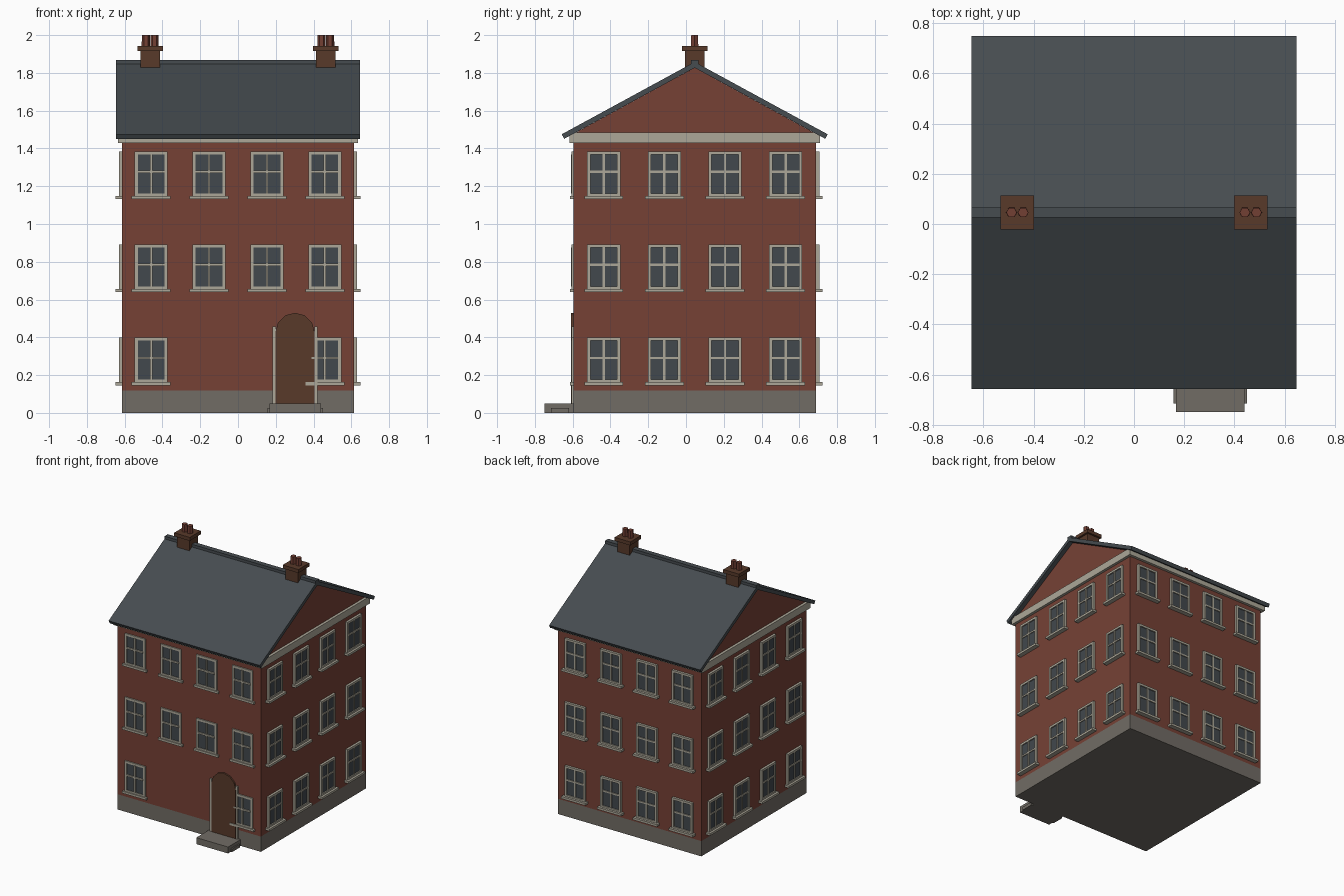
import bpy, bmesh
from math import pi, cos, sin
from mathutils import Matrix, Vector

default = bpy.data.objects.get("Cube")
if default:
    bpy.data.objects.remove(default)


def material(name, *rgb):
    m = bpy.data.materials.new(name)
    m.use_nodes = True
    color = (*rgb, 1)
    m.diffuse_color = color
    bsdf = m.node_tree.nodes["Principled BSDF"]
    bsdf.inputs["Base Color"].default_value = color
    bsdf.inputs["Roughness"].default_value = 0.9
    return m


brick = material("red brick", 0.181, 0.053, 0.036)
stone = material("grey stone", 0.165, 0.150, 0.130)
trim = material("cream trim", 0.413, 0.386, 0.314)
slate = material("roof slate", 0.061, 0.072, 0.080)
glass = material("dark glass", 0.054, 0.065, 0.074)
wood = material("door wood", 0.098, 0.042, 0.023)
flue = material("chimney brick", 0.098, 0.042, 0.023)
clay = material("clay pot", 0.170, 0.050, 0.034)

CY = 0.046             # house centre line
HX, HY = 0.613, 0.642  # half width and half depth of the walls


def finish(name, bm, mat, loc=(0, 0, 0), turn=0):
    bmesh.ops.recalc_face_normals(bm, faces=bm.faces)
    mesh = bpy.data.meshes.new(name)
    bm.to_mesh(mesh)
    bm.free()
    mesh.materials.append(mat)
    ob = bpy.data.objects.new(name, mesh)
    ob.location = loc
    ob.rotation_euler.z = turn
    bpy.context.collection.objects.link(ob)
    return ob


def add_box(bm, x, y, z):
    """Box from (low, high) ranges on each axis."""
    size = Vector([b - a for a, b in (x, y, z)])
    mid = Vector([(a + b) / 2 for a, b in (x, y, z)])
    bmesh.ops.create_cube(bm, size=1, matrix=Matrix.Translation(mid) @ Matrix.Diagonal((*size, 1)))


def box(name, mat, x, y, z):
    bm = bmesh.new()
    add_box(bm, x, y, z)
    return finish(name, bm, mat)


def prism(name, mat, points, offset, **kw):
    """Extrude a closed outline of 3D points along an offset."""
    bm = bmesh.new()
    face = bm.faces.new([bm.verts.new(p) for p in points])
    new = bmesh.ops.extrude_face_region(bm, geom=[face], use_keep_orig=True)
    moved = [v for v in new["geom"] if isinstance(v, bmesh.types.BMVert)]
    bmesh.ops.translate(bm, verts=moved, vec=offset)
    return finish(name, bm, mat, **kw)


# Walls with gables, plinth and cornice
PLINTH = 0.118
gable = [(-HY, PLINTH), (HY, PLINTH), (HY, 1.477), (0, 1.827), (-HY, 1.477)]
prism("walls", brick, [(-HX, y + CY, z) for y, z in gable], (2 * HX, 0, 0))
box("plinth", stone, (-HX, HX), (CY - HY, CY + HY), (0, PLINTH))
box("cornice", trim, (-HX - 0.021, HX + 0.021), (CY - HY - 0.021, CY + HY + 0.021), (1.43, 1.485))

# Roof slopes and ridge cap
half = [(0.704, 1.475), (0.691, 1.451)]
section = [(0, 1.858), *half, (0, 1.827)] + [(-y, z) for y, z in reversed(half)]
RX = 0.647
prism("roof", slate, [(-RX, y + CY, z) for y, z in section], (2 * RX, 0, 0))
box("ridge_cap", slate, (-RX, RX), (CY - 0.02, CY + 0.02), (1.84, 1.868))

# Chimneys with six-sided pots
for side, cx in (("right", -0.465), ("left", 0.465)):
    for part, r, z in (("stack", 0.052, (1.79, 1.916)), ("cap", 0.067, (1.916, 1.943))):
        box(f"{side}_chimney_{part}", flue, (cx - r, cx + r), (CY - r, CY + r), z)
    bm = bmesh.new()
    for dx in (-0.023, 0.023):
        bmesh.ops.create_cone(bm, cap_ends=True, segments=6, radius1=0.022, radius2=0.021, depth=0.06,
                              matrix=Matrix.Translation((cx + dx, CY, 1.97)) @ Matrix.Rotation(pi / 2, 4, "Z"))
    bm_rot = Matrix.Rotation(0, 4, "Z")
    finish(f"{side}_chimney_pots", bm, clay)

# Windows: each facade is laid out facing -y, then turned into place
W, H, BAR = 0.0875, 0.24, 0.017


def facade(name, wall, width, turn, depths, skip=()):
    d_glass, d_frame, d_bar, d_sill = depths
    panes, frames, sills = bmesh.new(), bmesh.new(), bmesh.new()
    for row in range(3):
        z0 = 0.159 + 0.493 * row
        z1 = z0 + H
        mid = (z0 + z1) / 2 + 0.012
        for col in range(4):
            if (row, col) in skip:
                continue
            u = (col - 1.5) * width / 4

            def layer(bm, a, b, low, high, depth):
                add_box(bm, (u + a, u + b), (-wall - depth, -wall + 0.01), (low, high))

            layer(panes, -W + 0.005, W - 0.005, z0 + 0.005, z1 - 0.005, d_glass)
            for s in (-1, 1):
                edge = sorted((s * W, s * (W - BAR)))
                layer(frames, *edge, z0, z1, d_frame)
            layer(frames, -W + BAR, W - BAR, z1 - BAR, z1, d_frame)
            layer(frames, -W + BAR, W - BAR, z0, z0 + BAR, d_frame)
            layer(frames, -0.006, 0.006, z0 + BAR, z1 - BAR, d_bar)
            layer(frames, -W + BAR, W - BAR, mid - 0.006, mid + 0.006, d_bar)
            layer(sills, -0.103, 0.103, z0 - 0.013, z0 + 0.004, d_sill)
    for part, bm, mat in (("panes", panes, glass), ("frames", frames, trim), ("sills", sills, trim)):
        finish(f"{name}_window_{part}", bm, mat, (0, CY, 0), turn)


deep = (0.009, 0.018, 0.016, 0.035)
shallow = (0.004, 0.009, 0.014, 0.017)
facade("front", HY, 2 * HX, 0, shallow, skip=((0, 1), (0, 2)))
facade("back", HY, 2 * HX, pi, deep)
facade("left", HX, 2 * HY, pi / 2, deep)
facade("right", HX, 2 * HY, -pi / 2, deep)

# Arched front door with jambs
DX, R, SPRING = 0.302, 0.104, 0.426
FRONT = CY - HY
arch = [(DX + R * cos(i * pi / 6), SPRING + R * sin(i * pi / 6)) for i in range(7)]
outline = [(DX - R, 0.05), (DX + R, 0.05)] + arch
prism("front_door", wood, [(x, FRONT - 0.012, z) for x, z in outline], (0, 0.02, 0))
for side, s in (("right", -1), ("left", 1)):
    span = sorted((DX + s * (R - 0.002), DX + s * 0.119))
    box(f"{side}_door_jamb", trim, span, (FRONT - 0.011, FRONT + 0.01), (0.05, 0.457))

# Doorstep
box("doorstep", stone, (0.168, 0.44), (-0.75, FRONT + 0.005), (0, 0.05))
box("doorstep_base", stone, (0.157, 0.45), (-0.715, -0.62), (0, 0.025))
